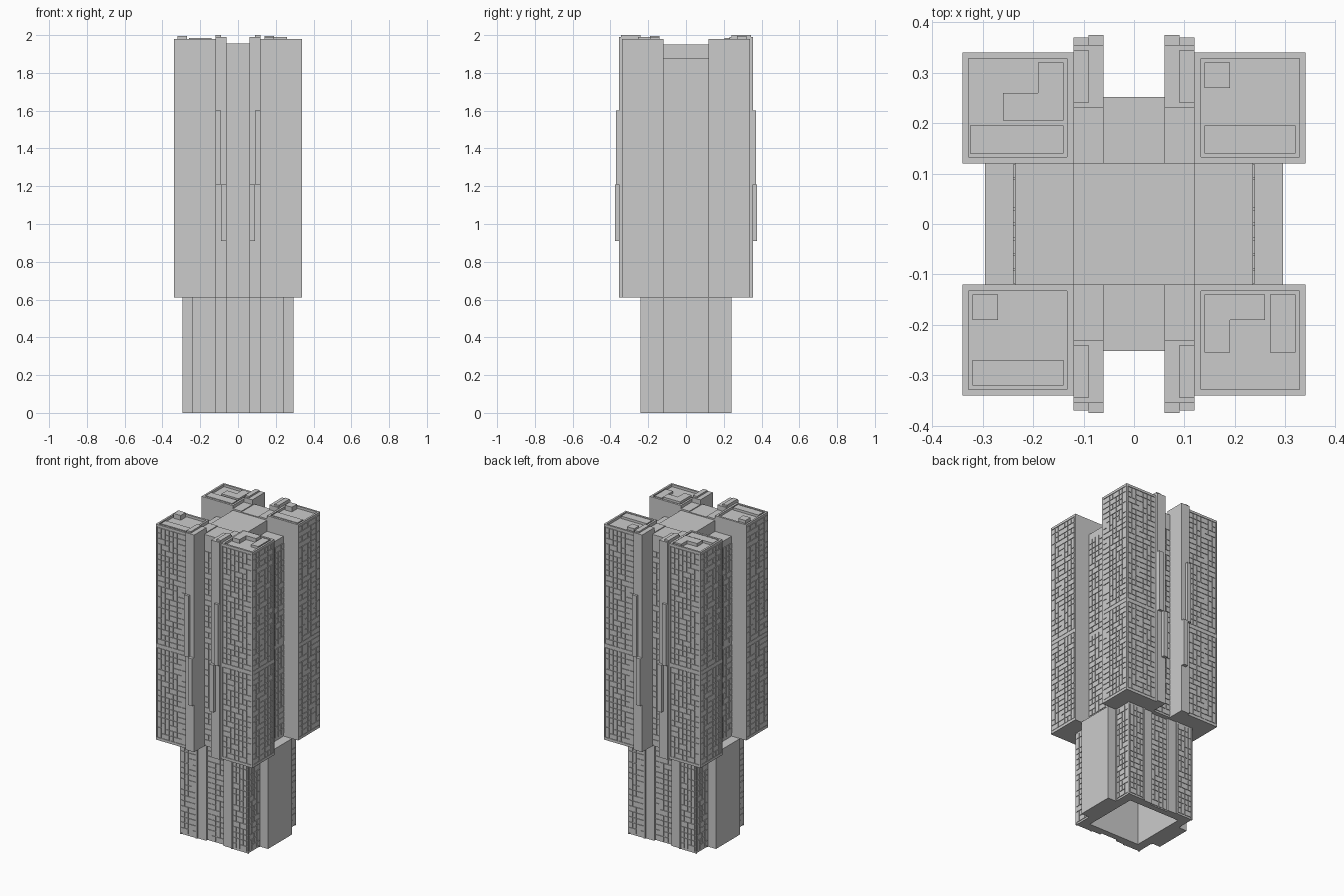
import bpy, bmesh, random
from mathutils import Matrix, Vector


def make(name, boxes):
    """One mesh object from (x0, x1, y0, y1, z0, z1) boxes."""
    bm = bmesh.new()
    for x0, x1, y0, y1, z0, z1 in boxes:
        c = Vector(((x0 + x1) / 2, (y0 + y1) / 2, (z0 + z1) / 2))
        s = (abs(x1 - x0), abs(y1 - y0), abs(z1 - z0), 1)
        bmesh.ops.create_cube(bm, size=1, matrix=Matrix.Translation(c) @ Matrix.Diagonal(s))
    me = bpy.data.meshes.new(name)
    bm.to_mesh(me)
    bm.free()
    ob = bpy.data.objects.new(name, me)
    bpy.context.collection.objects.link(ob)
    return ob


def flip(boxes, sx, sy):
    return [(sx * a, sx * b, sy * c, sy * d, e, f) for a, b, c, d, e, f in boxes]


def quads(name, boxes):
    """Repeat boxes in all four quadrants."""
    make(name, [b for sx in (-1, 1) for sy in (-1, 1) for b in flip(boxes, sx, sy)])


def panels(axis, plane, u0, u1, z0, z1, cols, floors, seed, t=0.004, gap=0.004):
    """Raised facade panels with thin grooves; some panels merge across or upward."""
    rng = random.Random(seed)
    du, dz = (u1 - u0) / cols, (z1 - z0) / floors
    used, out = set(), []
    for r in range(floors):
        for c in range(cols):
            if (r, c) in used:
                continue
            w = h = 1
            p = rng.random()
            if p < 0.2 and c + 1 < cols and (r, c + 1) not in used:
                w = 2
            elif p < 0.35 and r + 1 < floors:
                h = 2
            used.update((r + i, c + j) for i in range(h) for j in range(w))
            a, b = u0 + c * du + gap / 2, u0 + (c + w) * du - gap / 2
            e, f = z0 + r * dz + gap / 2, z0 + (r + h) * dz - gap / 2
            if axis == 'x':
                out.append((plane - t, plane, a, b, e, f))
            else:
                out.append((a, b, plane - t, plane, e, f))
    return out


T = 0.004

# Corner towers with parapets
o = 0.34 - T
quads("corner_tower", [
    (0.12, o, 0.12, o, 0.61, 1.965),
    (0.12, 0.133, 0.12, 0.34, 1.965, 1.98), (0.328, 0.34, 0.12, 0.34, 1.965, 1.98),
    (0.133, 0.328, 0.12, 0.133, 1.965, 1.98), (0.133, 0.328, 0.328, 0.34, 1.965, 1.98),
    # flush borders around the window fields
    (0.12, 0.13, o, 0.34, 0.61, 1.965), (0.33, 0.34, o, 0.34, 0.61, 1.965),
    (o, 0.34, 0.12, 0.13, 0.61, 1.965), (o, 0.34, 0.33, o, 0.61, 1.965),
    (0.13, 0.33, o, 0.34, 1.198, 1.222), (o, 0.34, 0.13, 0.33, 1.198, 1.222),
    (0.13, 0.33, o, 0.34, 0.61, 0.627), (o, 0.34, 0.13, 0.33, 0.61, 0.627),
])
tower_panels = []
for i, axis in enumerate("xy"):
    tower_panels += panels(axis, 0.34, 0.13, 0.33, 0.627, 1.198, 7, 17, 3 + i)
    tower_panels += panels(axis, 0.34, 0.13, 0.33, 1.222, 1.963, 7, 22, 8 + i)
quads("tower_windows", tower_panels)

# Tall fins beside the recessed centre, with stepped cladding
quads("fin", [
    (0.06, 0.12, 0.23, 0.355, 0.61, 1.99),
    (0.06, 0.12, 0.12, 0.23, 0.61, 1.96),
    (0.06, 0.09, 0.355, 0.375, 0.91, 1.21),
    (0.09, 0.12, 0.355, 0.37, 1.21, 1.60),
    (0.09, 0.12, 0.24, 0.345, 1.99, 2.0),
])

# Central core and side bays
make("central_core", [(-0.12, 0.12, -0.12, 0.12, 0.61, 1.95)])
make("side_bay", [(s * 0.12, s * (0.24 - T), -0.12, 0.12, 0.61, 1.88) for s in (-1, 1)])
side = panels('x', 0.24, -0.12, 0.12, 0.63, 1.195, 8, 16, 21)
side += panels('x', 0.24, -0.12, 0.12, 1.215, 1.84, 8, 18, 22)
make("side_bay_windows", side + flip(side, -1, 1))

# Recessed front and back strips above the base
make("centre_strip", [(-0.06, 0.06, s * 0.12, s * (0.252 - T), 0.61, 1.955) for s in (-1, 1)])
strip = panels('y', 0.252, -0.06, 0.06, 0.62, 1.85, 4, 36, 31)
strip.append((-0.06, 0.06, 0.248, 0.252, 1.852, 1.955))
make("centre_strip_windows", strip + flip(strip, 1, -1))

# Hollow base: corner walls, plain side slabs, front and back walls
b = 0.24 - T
quads("base_corner", [
    (0.12, b, 0.18, b, 0, 0.61), (0.18, b, 0.12, 0.18, 0, 0.61),
    (0.12, 0.13, b, 0.24, 0, 0.61), (0.23, 0.24, b, 0.24, 0, 0.61),
    (b, 0.24, 0.12, 0.13, 0, 0.61), (b, 0.24, 0.23, b, 0, 0.61),
])
quads("base_corner_windows",
      panels('y', 0.24, 0.13, 0.23, 0.01, 0.6, 4, 17, 41)
      + panels('x', 0.24, 0.13, 0.23, 0.01, 0.6, 4, 17, 42))
make("base_side_slab", [(s * 0.18, s * 0.295, -0.12, 0.12, 0, 0.61) for s in (-1, 1)])
quads("base_pier", [(0.06, 0.12, 0.18, 0.232, 0, 0.61)])
make("base_strip", [(-0.06, 0.06, s * 0.18, s * (0.222 - T), 0, 0.61) for s in (-1, 1)])
low = panels('y', 0.222, -0.06, 0.06, 0.005, 0.605, 4, 18, 51)
make("base_strip_windows", low + flip(low, 1, -1))
make("base_ceiling", [(-0.18, 0.18, -0.18, 0.18, 0.59, 0.61)])

# Rooftop plant boxes
z = 1.965
make("rooftop_boxes", [
    (-0.26, -0.19, 0.205, 0.26, z, 1.985), (-0.19, -0.14, 0.205, 0.32, z, 1.985),
    (-0.325, -0.14, 0.14, 0.195, z, 1.98),
    (0.14, 0.19, 0.27, 0.32, z, 1.995), (0.14, 0.32, 0.14, 0.195, z, 1.98),
    (-0.32, -0.27, -0.19, -0.14, z, 1.995), (-0.32, -0.14, -0.32, -0.27, z, 1.98),
    (0.19, 0.26, -0.19, -0.14, z, 1.99), (0.14, 0.19, -0.255, -0.14, z, 1.99),
    (0.27, 0.32, -0.255, -0.14, z, 1.98),
])
